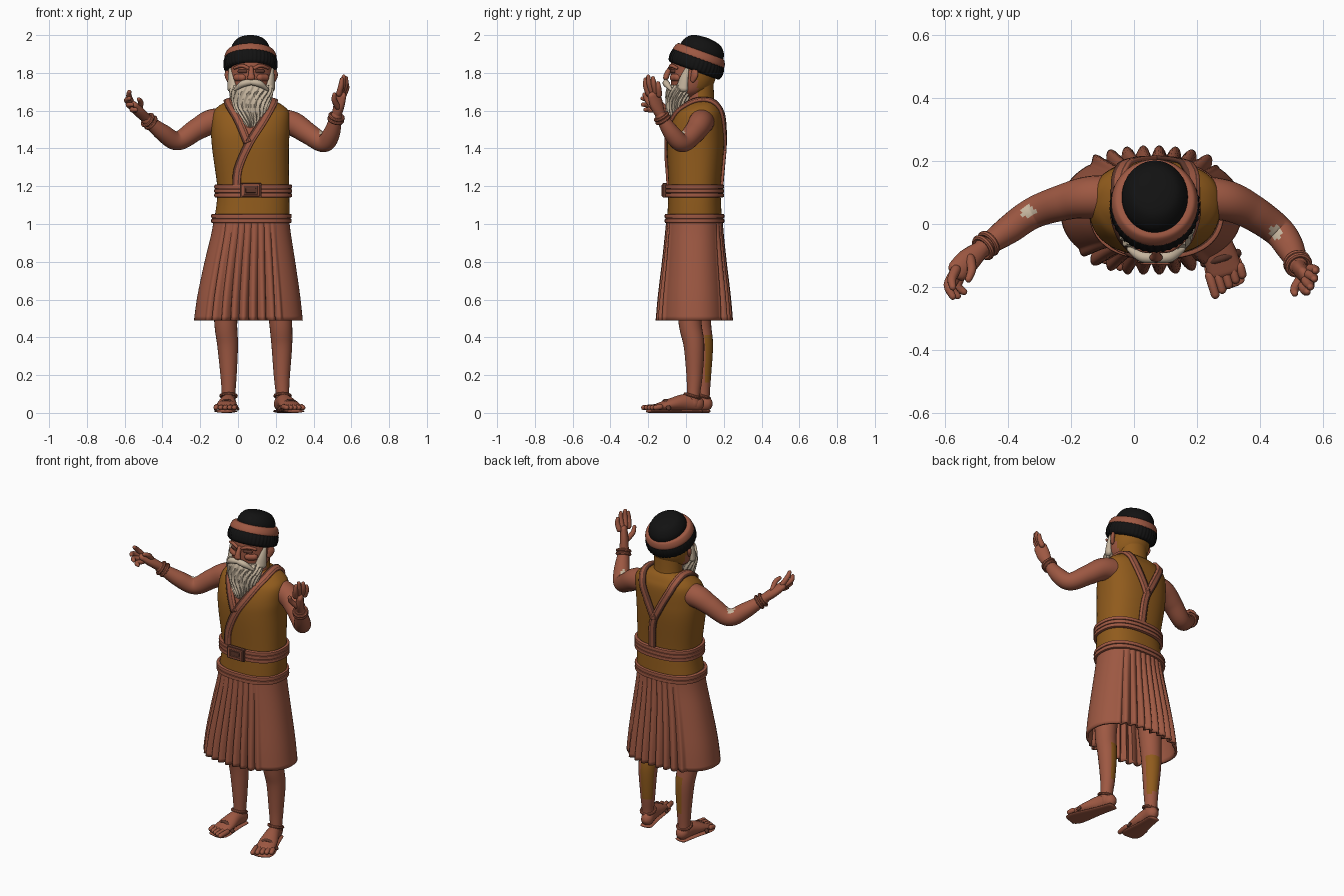
import bpy, math
from mathutils import Vector, Matrix
from mathutils.bvhtree import BVHTree

if "Cube" in bpy.data.objects:
    bpy.data.objects.remove(bpy.data.objects["Cube"])


def mat(name, r, g, b):
    m = bpy.data.materials.new(name)
    m.diffuse_color = (r, g, b, 1)
    m.use_nodes = True
    m.node_tree.nodes["Principled BSDF"].inputs["Base Color"].default_value = m.diffuse_color
    return m


COPPER = mat("copper skin", .34, .098, .055)
OCHRE = mat("ochre cloth", .28, .105, .012)
DARK = mat("dark brown trim", .11, .038, .024)
BLACK = mat("black wool", .006, .006, .006)
BEARD = mat("beard cream", .56, .46, .34)


def make(name, verts, faces, mats, rule=None, angle=50):
    me = bpy.data.meshes.new(name)
    me.from_pydata([tuple(v) for v in verts], [], faces)
    ob = bpy.data.objects.new(name, me)
    bpy.context.collection.objects.link(ob)
    for m in mats:
        me.materials.append(m)
    if rule:
        for p in me.polygons:
            p.material_index = rule(p.center, p.normal)
    bpy.ops.object.select_all(action='DESELECT')
    ob.select_set(True)
    bpy.context.view_layer.objects.active = ob
    bpy.ops.object.shade_smooth_by_angle(angle=math.radians(angle))
    return ob


def spline(rows, steps):
    """Smoothly interpolate rows of numbers."""
    out, n = [], len(rows)
    for i in range(n - 1):
        quad = zip(rows[max(i - 1, 0)], rows[i], rows[i + 1], rows[min(i + 2, n - 1)])
        quad = list(quad)
        for s in range(steps):
            t = s / steps
            out.append([.5 * (2 * b + (c - a) * t + (2 * a - 5 * b + 4 * c - d) * t * t
                              + (3 * b - a - 3 * c + d) * t ** 3) for a, b, c, d in quad])
    return out + [list(rows[-1])]


def skin_rings(rings, seg, caps=True):
    verts = [v for r in rings for v in r]
    faces = [(i * seg + j, i * seg + (j + 1) % seg, (i + 1) * seg + (j + 1) % seg, (i + 1) * seg + j)
             for i in range(len(rings) - 1) for j in range(seg)]
    if caps:
        faces += [tuple(reversed(range(seg))), tuple(range(len(verts) - seg, len(verts)))]
    return verts, faces


def loft(name, rows, mats, rule=None, seg=48, steps=5, power=2.0, fold=None, caps=True, xform=None):
    """Stack of superellipse rings; a row is z, cx, cy, rx, ry, bottom to top."""
    rings = []
    for z, cx, cy, rx, ry in spline(rows, steps):
        ring = []
        for j in range(seg):
            a = 2 * math.pi * j / seg
            c, s = math.cos(a), math.sin(a)
            x = math.copysign(abs(c) ** (2 / power), c)
            y = math.copysign(abs(s) ** (2 / power), s)
            k = fold(x, y, a, z) if fold else 0
            n = Vector((c, s, 0)) * k
            v = Vector((cx + x * rx, cy + y * ry, z)) + n
            ring.append(xform @ v if xform else v)
        rings.append(ring)
    return make(name, *skin_rings(rings, seg, caps), mats, rule)


def tube(name, rows, mats, rule=None, seg=16, steps=6):
    """Round-ended limb; a row is x, y, z, side radius, other radius."""
    rows = [tuple(r) if len(r) == 5 else tuple(r) + (r[3],) for r in rows]
    pts = spline(rows, steps)
    P = [Vector(p[:3]) for p in pts]
    T = [(P[min(i + 1, len(P) - 1)] - P[max(i - 1, 0)]).normalized() for i in range(len(P))]
    side = T[0].cross(Vector((0, 0, 1)))
    side = side.normalized() if side.length > .2 else Vector((1, 0, 0))
    rings = []
    for i, p in enumerate(pts):
        side = (side - T[i] * side.dot(T[i])).normalized()
        up = side.cross(T[i])
        ends = [(0, 1)]
        if i == 0:
            ends = [(-math.sin(f), math.cos(f)) for f in (1.5, 1, .5, 0)]
        elif i == len(P) - 1:
            ends = [(math.sin(f), math.cos(f)) for f in (0, .5, 1, 1.5)]
        for off, sc in ends:
            c = P[i] + T[i] * off * min(p[3], p[4])
            rings.append([c + side * math.cos(2 * math.pi * j / seg) * p[3] * sc
                          - up * math.sin(2 * math.pi * j / seg) * p[4] * sc for j in range(seg)])
    return make(name, *skin_rings(rings, seg), mats, rule)


def ring(name, loc, axis, r, thick, m, flat=1):
    bpy.ops.mesh.primitive_torus_add(major_radius=r, minor_radius=thick, major_segments=32, minor_segments=8,
                                     location=loc, rotation=Vector(axis).to_track_quat('Z', 'Y').to_euler())
    ob = bpy.context.object
    ob.name, ob.scale = name, (1, flat, 1)
    ob.data.materials.append(m)
    bpy.ops.object.shade_smooth_by_angle()


def box(name, loc, size, m, bevel=.004):
    bpy.ops.mesh.primitive_cube_add(size=1, location=loc)
    ob = bpy.context.object
    ob.name, ob.scale = name, size
    bpy.ops.object.transform_apply(location=False, rotation=False)
    ob.data.materials.append(m)
    b = ob.modifiers.new("bevel", 'BEVEL')
    b.width, b.segments = bevel, 2


# Vest, open in a V at the chest
def vest_rule(c, n):
    return 1 if c.y < .03 and abs(c.x - .066) < (c.z - 1.43) * .52 and c.z > 1.43 else 0


vest = loft("vest", [(1.01, .072, .045, .2, .145), (1.12, .08, .045, .192, .14), (1.2, .08, .045, .19, .138),
                     (1.4, .066, .05, .203, .15), (1.5, .066, .055, .208, .146), (1.58, .07, .068, .204, .128),
                     (1.62, .07, .08, .178, .1), (1.65, .07, .09, .125, .07), (1.665, .07, .095, .06, .04)],
            [OCHRE, COPPER], vest_rule, seg=96, steps=8, power=2.4)
bvh = BVHTree.FromPolygons([v.co for v in vest.data.vertices], [tuple(p.vertices) for p in vest.data.polygons])


# Trim ribbons that hug the vest and cross over the shoulders
def ribbon(name, path, width):
    pts = [Vector(p) for p in spline(path, 8)]
    verts, faces = [], []
    stops = (-1, -.45, .35, .6, 1)
    for i, p in enumerate(pts):
        q, n, _, _ = bvh.find_nearest(p)
        t = pts[min(i + 1, len(pts) - 1)] - pts[max(i - 1, 0)]
        s = t.cross(n).normalized()
        for k in stops:
            e, m, _, _ = bvh.find_nearest(q + s * k * width)
            verts.append(e + m * .008)
    w = len(stops)
    faces = [(i * w + j, i * w + j + 1, (i + 1) * w + j + 1, (i + 1) * w + j)
             for i in range(len(pts) - 1) for j in range(w - 1)]
    ob = make(name, verts, faces, [DARK, COPPER])
    for i, p in enumerate(ob.data.polygons):
        p.material_index = (i % 4) % 2
    so = ob.modifiers.new("thickness", 'SOLIDIFY')
    so.thickness, so.offset = .014, 0


ribbon("wrap_trim_long", [(-.01, -.1, 1.19), (0, -.1, 1.29), (.055, -.1, 1.42), (.13, -.08, 1.54), (.18, 0, 1.625),
                          (.18, .09, 1.64), (.16, .17, 1.58), (.1, .2, 1.45), (.075, .2, 1.39)], .021)
ribbon("wrap_trim_short", [(.05, -.1, 1.43), (0, -.08, 1.55), (-.045, 0, 1.625), (-.045, .09, 1.64),
                           (-.02, .17, 1.58), (.04, .2, 1.46), (.085, .2, 1.36), (.1, .2, 1.2)], .021)


# Belt, hem band and buckle
def band(name, z, h, cx, rx, ry, m):
    loft(name, [(z - h, cx, .045, rx - .012, ry - .012), (z - h * .8, cx, .045, rx, ry),
                (z + h * .8, cx, .045, rx, ry), (z + h, cx, .045, rx - .012, ry - .012)],
         [m], seg=64, steps=2, power=2.4)


band("belt_core", 1.175, .034, .08, .2, .15, DARK)
for i, z in enumerate((1.152, 1.175, 1.198)):
    band(f"belt_cord_{i}", z, .011, .08, .205, .155, COPPER)
band("hem_band_core", 1.032, .022, .071, .206, .151, DARK)
for i, z in enumerate((1.017, 1.042)):
    band(f"hem_cord_{i}", z, .012, .071, .212, .157, COPPER)
box("buckle_plate", (.068, -.112, 1.178), (.115, .024, .076), DARK)
for s in (-1, 1):
    box("buckle_side", (.068 + s * .042, -.122, 1.178), (.012, .014, .062), COPPER)
    box("buckle_bar", (.068, -.122, 1.178 + s * .027), (.09, .014, .01), COPPER)
box("buckle_tongue", (.068, -.122, 1.178), (.055, .012, .026), DARK)


# Pleated skirt: folds front and back, plain panels at the sides
def pleats(x, y, a, z):
    limit = max(0, min(1, (.72 - abs(x + (.08 if y < 0 else -.03))) / .1))
    return limit * (.006 + .03 * (1.02 - z) / .52) * (abs(math.sin(math.pi * x / .17)) ** .7 - .35)


skirt = loft("skirt", [(.49, .055, .044, .288, .182), (.62, .057, .044, .272, .175), (.8, .063, .044, .24, .16),
                       (.94, .069, .044, .212, .15), (1.02, .071, .045, .2, .146)],
             [COPPER], seg=280, steps=4, power=2.3, fold=pleats, caps=False)
so = skirt.modifiers.new("thickness", 'SOLIDIFY')
so.thickness = .014


# Legs with ochre on the calves
def calf(sign):
    return lambda c, n: int(.17 < c.z < .42 and n.y > .15 and n.x * sign > -.3)


tube("leg_left", [(-.055, .06, .8, .078), (-.065, .07, .5, .062), (-.055, .088, .36, .055), (-.05, .09, .2, .043),
                  (-.05, .09, .1, .036), (-.05, .09, .05, .036)], [COPPER, OCHRE], calf(1), 24)
tube("leg_right", [(.21, .02, .8, .078), (.225, .02, .5, .062), (.232, .042, .36, .055), (.232, .045, .2, .043),
                   (.235, .04, .1, .035), (.235, .04, .05, .035)], [COPPER, OCHRE], calf(-1), 24)


# Sandalled feet
def foot(name, heel, ball, sgn):
    h, b = Vector((*heel, 0)), Vector((*ball, 0))
    d = (b - h).normalized()
    s = Vector((-d.y, d.x, 0))
    row = lambda t, z, rx, rz: (*(h.lerp(b, t) + Vector((0, 0, z))), rx, rz)
    tube(name, [row(0, .048, .036, .04), row(.3, .055, .04, .045), row(.65, .045, .052, .034),
                row(1, .03, .056, .02)], [COPPER], None, 20)
    tube(name + "_sole", [row(-.08, .009, .036, .009), row(.4, .009, .044, .009), row(1, .009, .062, .009),
                          row(1.22, .009, .05, .009)], [COPPER], None, 20)
    tube(name + "_strap", [(*(h.lerp(b, .8) + s * k * .06 + Vector((0, 0, .066 - .045 * k * k))), .013, .008)
                           for k in (-1, -.5, 0, .5, 1)], [DARK], None, 10)
    for i in range(5):
        o = b + s * (i - 2) * .025
        e = o + d * (.062 - .009 * (i if sgn > 0 else 4 - i))
        tube(f"{name}_toe_{i}", [(o.x, o.y, .032, .015), (e.x, e.y, .028, .014)], [COPPER], None, 10, 2)


foot("foot_left", (-.047, .105), (-.064, -.08), -1)
foot("foot_right", (.225, .06), (.288, -.15), 1)
ring("anklet_left", (-.05, .085, .09), (0, .3, 1), .041, .008, COPPER)
ring("anklet_right", (.236, .035, .09), (0, .3, 1), .041, .008, COPPER)


# Arms with pale elbow patches
def elbow(x, y):
    return lambda c, n: int((c.x - x) ** 2 + (c.y - y) ** 2 < .0005 and n.z > .5)


tube("arm_left", [(-.05, .085, 1.545, .07), (-.14, .085, 1.54, .067), (-.22, .07, 1.5, .058),
                  (-.32, .035, 1.44, .05), (-.4, -.02, 1.485, .045), (-.485, -.08, 1.555, .029)],
     [COPPER, BEARD], elbow(-.335, .04), 24, 8)
tube("arm_right", [(.19, .085, 1.545, .07), (.29, .075, 1.53, .065), (.37, .04, 1.48, .057),
                   (.455, -.02, 1.43, .05), (.495, -.075, 1.48, .045), (.522, -.135, 1.575, .029)],
     [COPPER, BEARD], elbow(.45, -.025), 24, 8)
for i, t in enumerate((0, .016)):
    ring(f"bracelet_left_{i}", (-.462 - t, -.062 - t * .8, 1.537 + t * .8), (-1, -.75, .85), .036, .009, COPPER)
    ring(f"bracelet_right_{i}", (.517 + t * .3, -.122 - t * .5, 1.552 + t), (.3, -.6, 1), .036, .009, COPPER)

# Hands
tube("palm_left", [(-.48, -.075, 1.555, .026), (-.525, -.115, 1.595, .038, .026), (-.56, -.15, 1.63, .036, .022)],
     [COPPER])
tube("palm_right", [(.522, -.135, 1.575, .026), (.535, -.155, 1.63, .024, .038), (.548, -.17, 1.685, .02, .038)],
     [COPPER])
FINGERS = {
    "left": [[(-.565, -.145, 1.645), (-.578, -.175, 1.68), (-.575, -.2, 1.7)],
             [(-.57, -.155, 1.635), (-.59, -.195, 1.655), (-.575, -.23, 1.665)],
             [(-.56, -.16, 1.62), (-.58, -.2, 1.63), (-.56, -.228, 1.632)],
             [(-.545, -.155, 1.605), (-.56, -.195, 1.605), (-.54, -.215, 1.605)],
             [(-.52, -.11, 1.61), (-.515, -.145, 1.645), (-.525, -.175, 1.66)]],
    "right": [[(.535, -.198, 1.69), (.545, -.213, 1.73), (.55, -.215, 1.765)],
              [(.545, -.18, 1.7), (.558, -.195, 1.745), (.56, -.2, 1.78)],
              [(.555, -.16, 1.7), (.57, -.17, 1.74), (.572, -.175, 1.772)],
              [(.56, -.142, 1.685), (.575, -.145, 1.72), (.575, -.148, 1.745)],
              [(.528, -.175, 1.62), (.51, -.205, 1.655), (.51, -.22, 1.685)]]}
for hand, digits in FINGERS.items():
    for i, pts in enumerate(digits):
        tube(f"finger_{hand}_{i}", [(*p, r) for p, r in zip(pts, (.016, .0145, .011))], [COPPER], None, 10, 4)

# Neck and head, ochre at the nape
back = lambda c, n: int(c.y > .06)
loft("neck", [(1.58, .07, .08, .1, .085), (1.65, .07, .075, .085, .075), (1.78, .07, .07, .085, .075)],
     [COPPER, OCHRE], back)
loft("head", [(1.66, .07, -.01, .05, .05), (1.7, .07, .02, .095, .095), (1.75, .07, .035, .112, .115),
              (1.81, .07, .04, .116, .122), (1.87, .07, .045, .11, .12), (1.92, .07, .05, .07, .08)],
     [COPPER, OCHRE], back)
tube("nose", [(.07, -.083, 1.825, .012), (.07, -.1, 1.795, .015), (.07, -.106, 1.775, .021, .015)], [COPPER])
for s, side in ((-1, "left"), (1, "right")):
    X = lambda d: .07 + s * d
    tube(f"ear_{side}", [(X(.118), .035, 1.76, .01, .014), (X(.125), .045, 1.79, .012, .022),
                         (X(.12), .045, 1.815, .01, .016)], [COPPER])
    tube(f"eye_{side}", [(X(.03), -.073, 1.808, .011), (X(.062), -.063, 1.808, .01)], [DARK], None, 10)
    tube(f"brow_{side}", [(X(.018), -.084, 1.826, .009), (X(.05), -.077, 1.838, .01), (X(.088), -.05, 1.826, .008)],
         [COPPER], None, 10)
    tube(f"cheek_{side}", [(X(.045), -.066, 1.775, .02), (X(.075), -.045, 1.775, .02)], [COPPER])
    tube(f"moustache_{side}", [(X(.004), -.108, 1.75, .015), (X(.045), -.103, 1.742, .018),
                               (X(.085), -.08, 1.712, .008)], [BEARD])
    tube(f"sideburn_{side}", [(X(.1), -.02, 1.72, .022, .035), (X(.106), -.01, 1.77, .015, .025),
                              (X(.112), .005, 1.82, .006, .012)], [BEARD])

# Beard with long strands
strands = lambda x, y, a, z: .0055 * math.sin(20 * a + 5 * math.sin(z * 28))
loft("beard", [(1.5, .066, -.068, .012, .012), (1.53, .067, -.062, .042, .035), (1.58, .068, -.052, .073, .05),
               (1.64, .07, -.042, .098, .062), (1.7, .07, -.033, .113, .07), (1.735, .07, -.02, .108, .068)],
     [BEARD], seg=120, steps=6, fold=strands)

# Wool cap with a rolled copper rim, leaning back
lean = Matrix.Translation((.066, .06, 1.86)) @ Matrix.Rotation(math.radians(-20), 4, 'X')
knit = lambda x, y, a, z: .002 * math.sin(40 * a)
loft("cap_band", [(-.052, 0, 0, .125, .135), (-.04, 0, 0, .138, .145), (-.01, 0, 0, .142, .149),
                  (.02, 0, 0, .135, .142), (.035, 0, 0, .12, .127)], [BLACK], seg=160, fold=knit, xform=lean)
loft("cap_rim", [(.012, 0, 0, .125, .132), (.018, 0, 0, .137, .144), (.035, 0, 0, .136, .142),
                 (.055, 0, 0, .125, .131), (.06, 0, 0, .108, .115)], [COPPER], seg=64, xform=lean)
loft("cap_dome", [(.04, 0, .005, .105, .12), (.08, 0, .005, .102, .116), (.115, 0, .005, .08, .09),
                  (.13, 0, .005, .05, .055), (.136, 0, .005, .005, .005)], [BLACK], seg=64, xform=lean)
